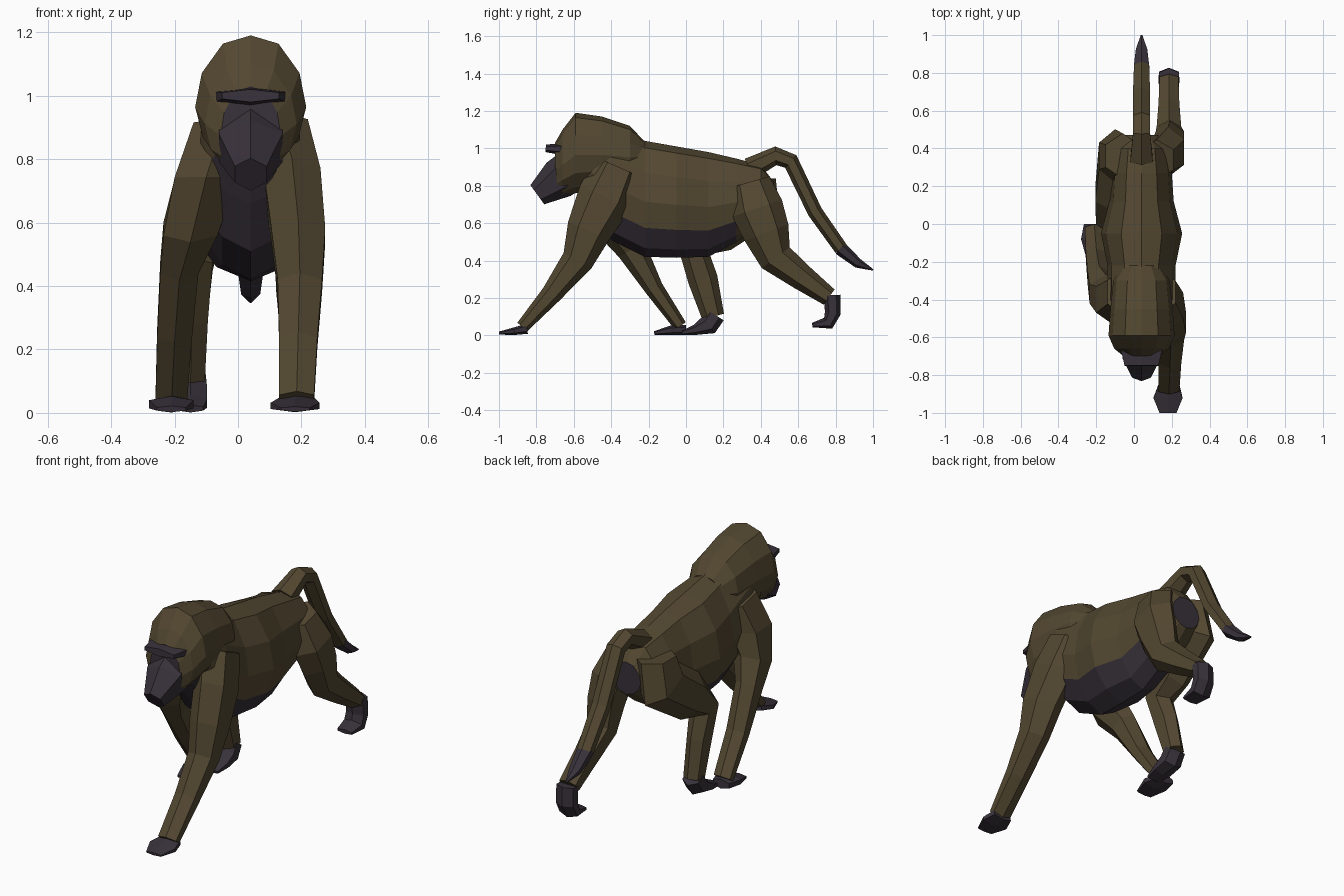
import bpy, bmesh, math
from mathutils import Vector

CX = 0.04  # body midline


def material(name, rgb):
    m = bpy.data.materials.new(name)
    m.diffuse_color = (*rgb, 1)
    return m


FUR = material("olive brown fur", (0.085, 0.063, 0.030))
SKIN = material("dark purple skin", (0.040, 0.031, 0.043))


def loft(name, rings, mats, rule=None, caps=(0, 0)):
    """Skin a list of rings; rule(ring, strip) gives the material index."""
    bm = bmesh.new()
    loops = [[bm.verts.new(p) for p in r] for r in rings]
    n = len(rings[0])
    for i in range(len(loops) - 1):
        for j in range(n):
            a, b = loops[i], loops[i + 1]
            k = (j + 1) % n
            f = bm.faces.new((a[j], a[k], b[k], b[j]))
            f.material_index = rule(i, j) if rule else 0
    for loop, mat in ((loops[0], caps[0]), (loops[-1], caps[1])):
        bm.faces.new(loop).material_index = mat
    bmesh.ops.recalc_face_normals(bm, faces=bm.faces)
    me = bpy.data.meshes.new(name)
    bm.to_mesh(me)
    bm.free()
    for m in mats:
        me.materials.append(m)
    ob = bpy.data.objects.new(name, me)
    bpy.context.collection.objects.link(ob)
    return ob


# right half of the trunk cross-section, top to bottom
HALF = [(0, 1), (0.5, 0.88), (0.88, 0.45), (1, -0.05), (0.86, -0.5), (0.5, -0.85), (0, -1)]
SECTION = HALF + [(-u, v) for u, v in HALF[-2:0:-1]]


def trunk(name, stations, rule=None, caps=(0, 0)):
    """Stations are (y, bottom, top, half width)."""
    rings = [[Vector((CX + w * u, y, (lo + hi) / 2 + (hi - lo) / 2 * v)) for u, v in SECTION]
             for y, lo, hi, w in stations]
    return loft(name, rings, [FUR, SKIN], rule, caps)


def limb(name, pts, mat):
    """Six-sided tube; points are (x, y, z, half width, half depth)."""
    rings = []
    for i, (x, y, z, w, d) in enumerate(pts):
        dirs = []
        for a, b in ((i - 1, i), (i, i + 1)):
            if a >= 0 and b < len(pts):
                dirs.append(Vector((0, pts[b][1] - pts[a][1], pts[b][2] - pts[a][2])).normalized())
        t = sum(dirs, Vector()).normalized()
        side, depth = Vector((1, 0, 0)), Vector((0, -t.z, t.y))
        angles = [math.radians(30 + 60 * k) for k in range(6)]
        rings.append([Vector((x, y, z)) + side * (w * math.cos(a) / 0.866) + depth * (d * math.sin(a))
                      for a in angles])
    return loft(name, rings, [mat])


# torso with bare chest, belly and seat
trunk("torso", [
    (-0.56, 0.77, 1.05, 0.12), (-0.50, 0.66, 1.10, 0.15), (-0.40, 0.51, 1.12, 0.18),
    (-0.22, 0.42, 1.04, 0.18), (-0.05, 0.415, 1.01, 0.215), (0.12, 0.42, 0.98, 0.17),
    (0.27, 0.50, 0.945, 0.16), (0.40, 0.58, 0.91, 0.14), (0.47, 0.64, 0.82, 0.09)],
    lambda i, j: int(4 <= j <= 7 and i < 6), (1, 1))

# maned head
trunk("head", [
    (-0.22, 0.88, 1.035, 0.10), (-0.30, 0.80, 1.12, 0.15), (-0.45, 0.78, 1.17, 0.165),
    (-0.59, 0.76, 1.19, 0.175), (-0.66, 0.74, 1.10, 0.145), (-0.70, 0.73, 1.03, 0.095)],
    None, (0, 1))

# face
limb("muzzle", [(CX, -0.62, 0.88, 0.10, 0.11), (CX, -0.68, 0.835, 0.10, 0.11),
                (CX, -0.795, 0.752, 0.05, 0.063)], SKIN)
limb("brow", [(CX, -0.64, 0.995, 0.115, 0.035), (CX, -0.75, 1.0, 0.09, 0.02)], SKIN)

# forelegs
limb("right_foreleg", [
    (0.12, -0.36, 0.90, 0.10, 0.13), (0.17, -0.43, 0.74, 0.09, 0.15),
    (0.19, -0.52, 0.56, 0.085, 0.12), (0.195, -0.58, 0.40, 0.07, 0.085),
    (0.19, -0.72, 0.22, 0.06, 0.055), (0.185, -0.875, 0.045, 0.055, 0.035)], FUR)
limb("left_foreleg", [
    (-0.04, -0.36, 0.90, 0.10, 0.13), (-0.10, -0.40, 0.74, 0.10, 0.14),
    (-0.15, -0.37, 0.58, 0.085, 0.11), (-0.185, -0.29, 0.46, 0.06, 0.08),
    (-0.20, -0.17, 0.25, 0.055, 0.05), (-0.21, -0.03, 0.05, 0.05, 0.035)], FUR)

# hind legs
limb("right_hind_leg", [
    (0.12, 0.34, 0.82, 0.09, 0.11), (0.18, 0.38, 0.68, 0.085, 0.14),
    (0.19, 0.43, 0.55, 0.075, 0.125), (0.185, 0.48, 0.415, 0.065, 0.093),
    (0.185, 0.62, 0.31, 0.055, 0.07), (0.185, 0.765, 0.205, 0.05, 0.05)], FUR)
limb("left_hind_leg", [
    (-0.06, 0.36, 0.84, 0.09, 0.12), (-0.10, 0.36, 0.70, 0.085, 0.16),
    (-0.135, 0.16, 0.56, 0.07, 0.13), (-0.14, 0.04, 0.46, 0.06, 0.09),
    (-0.145, 0.09, 0.30, 0.05, 0.08), (-0.15, 0.145, 0.10, 0.045, 0.06)], FUR)

# feet
limb("right_fore_foot", [(0.185, -0.85, 0.035, 0.055, 0.027), (0.18, -0.92, 0.022, 0.077, 0.02),
                         (0.18, -1.0, 0.012, 0.045, 0.008)], SKIN)
limb("left_fore_foot", [(-0.215, 0.0, 0.03, 0.05, 0.026), (-0.21, -0.08, 0.027, 0.07, 0.026),
                        (-0.21, -0.17, 0.012, 0.045, 0.01)], SKIN)
limb("right_hind_foot", [(0.185, 0.78, 0.215, 0.052, 0.045), (0.185, 0.785, 0.12, 0.053, 0.043),
                         (0.185, 0.76, 0.065, 0.055, 0.036), (0.185, 0.675, 0.055, 0.045, 0.012)], SKIN)
limb("left_hind_foot", [(-0.15, 0.155, 0.11, 0.048, 0.055), (-0.15, 0.12, 0.055, 0.053, 0.055),
                        (-0.15, 0.05, 0.03, 0.053, 0.028), (-0.15, -0.02, 0.013, 0.04, 0.012)], SKIN)

# tail
limb("tail", [(CX, 0.34, 0.89, 0.06, 0.06), (CX, 0.48, 0.96, 0.045, 0.05),
              (CX, 0.56, 0.93, 0.045, 0.045), (CX, 0.69, 0.66, 0.045, 0.04),
              (CX, 0.83, 0.462, 0.04, 0.037)], FUR)
limb("tail_tip", [(CX, 0.825, 0.465, 0.041, 0.038), (CX, 0.92, 0.385, 0.03, 0.026),
                  (CX, 1.0, 0.35, 0.004, 0.004)], SKIN)
